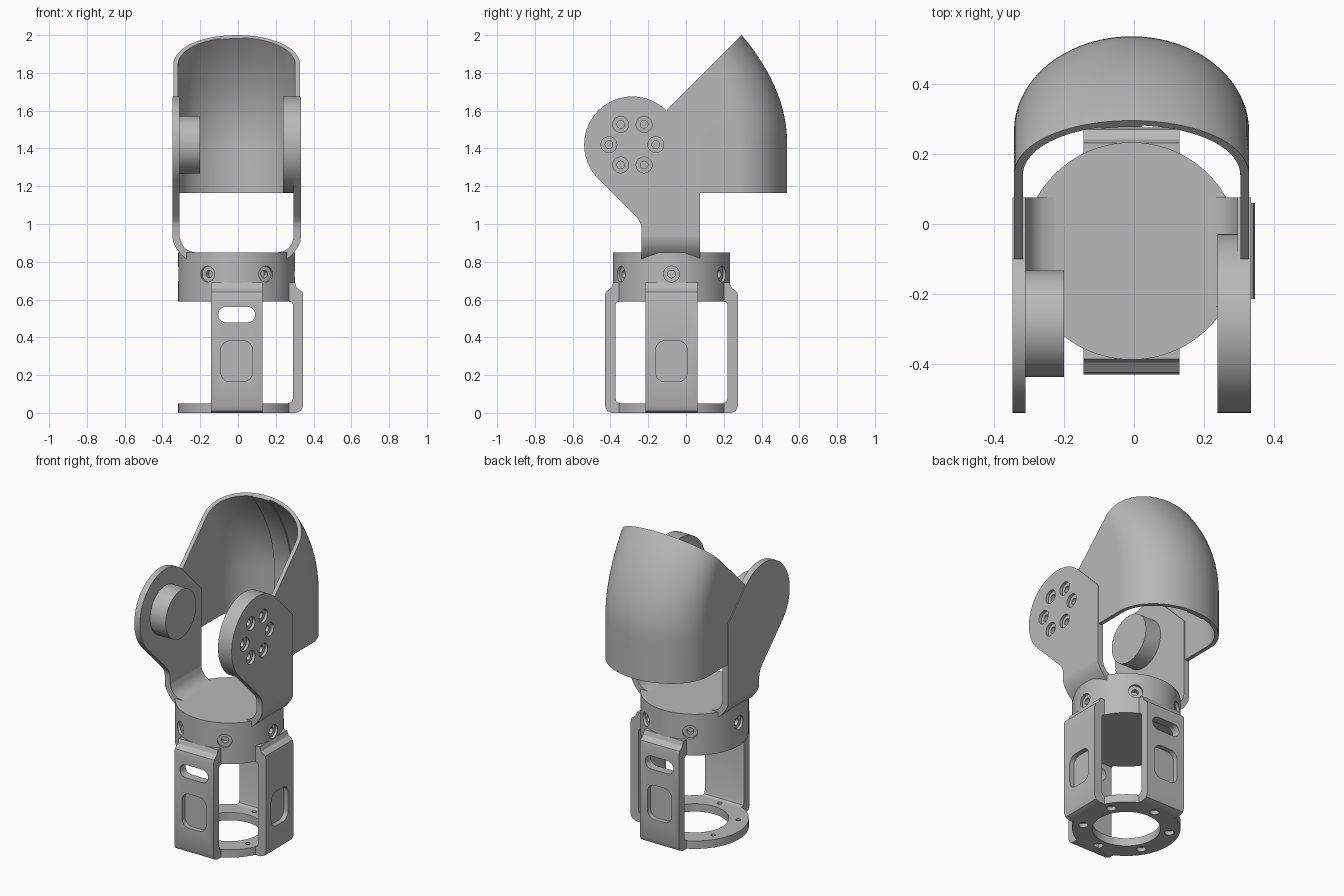
import bpy, bmesh
from math import sin, cos, pi, radians, sqrt
from mathutils import Vector, Matrix

if "Cube" in bpy.data.objects:
    bpy.data.objects.remove(bpy.data.objects["Cube"], do_unlink=True)

grey = bpy.data.materials.new("plain grey")
grey.use_nodes = True
COLOUR = (0.48, 0.48, 0.48, 1)
grey.diffuse_color = COLOUR
grey.node_tree.nodes["Principled BSDF"].inputs["Base Color"].default_value = COLOUR

CX, CY = -0.007, -0.077          # axis of the body
PIVOT_Y, PIVOT_Z = -0.284, 1.42  # joint axis of the arms
parts = []


def finish(name, bm, part=True):
    bmesh.ops.recalc_face_normals(bm, faces=bm.faces)
    mesh = bpy.data.meshes.new(name)
    bm.to_mesh(mesh)
    bm.free()
    ob = bpy.data.objects.new(name, mesh)
    bpy.context.collection.objects.link(ob)
    if part:
        mesh.materials.append(grey)
        parts.append(ob)
    else:
        ob.hide_render = True
    return ob


def loft(name, rings, closed=False, part=True):
    """Join equal rings of points; cap the ends, or close the loop."""
    bm = bmesh.new()
    rows = [[bm.verts.new(p) for p in ring] for ring in rings]
    pairs = list(zip(rows, rows[1:]))
    if closed:
        pairs.append((rows[-1], rows[0]))
    else:
        bm.faces.new(rows[0])
        bm.faces.new(rows[-1])
    for a, b in pairs:
        for i in range(len(a)):
            j = (i + 1) % len(a)
            bm.faces.new((a[i], a[j], b[j], b[i]))
    return finish(name, bm, part)


def lathe(name, profile, place, sides=64, closed=False, part=True):
    rings = [[place @ Vector((r * cos(2 * pi * i / sides), r * sin(2 * pi * i / sides), h))
              for i in range(sides)] for r, h in profile]
    return loft(name, rings, closed, part)


def prism(name, outline, lo, hi, place, part=True):
    """Extrude an outline of (a, b) along c; place maps (a, b, c) to space."""
    return loft(name, [[place(a, b, c) for a, b in outline] for c in (lo, hi)], part=part)


def facing(point, axis):
    return Matrix.Translation(point) @ Vector(axis).to_track_quat('Z', 'Y').to_matrix().to_4x4()


def cut(ob, cutter):
    mod = ob.modifiers.new("cut", 'BOOLEAN')
    mod.operation, mod.solver, mod.object = 'DIFFERENCE', 'EXACT', cutter
    bpy.context.view_layer.objects.active = ob
    bpy.ops.object.modifier_apply(modifier=mod.name)
    bpy.data.objects.remove(cutter, do_unlink=True)


def rounded(w, h, r, zc):
    pts = []
    for k, (sx, sy) in enumerate(((1, 1), (-1, 1), (-1, -1), (1, -1))):
        for i in range(7):
            t = (k + i / 6) * pi / 2
            pts.append((sx * (w / 2 - r) + r * cos(t), zc + sy * (h / 2 - r) + r * sin(t)))
    return pts


def radial(angle):
    return Vector((cos(angle), sin(angle), 0))


AXIS = Vector((CX, CY, 0))
SCREW = [(0.02, -0.05), (0.02, -0.018), (0.042, -0.018), (0.042, 0.03)]

# Round body with six countersunk screw holes
body = lathe("body", [(0.31, 0.59), (0.31, 0.85)], Matrix.Translation(AXIS), 96)
for k in range(6):
    d = radial(k * pi / 3)
    spot = AXIS + d * 0.31 + Vector((0, 0, 0.735))
    cut(body, lathe("screw_cutter", SCREW, facing(spot, d), 24, part=False))

# Base ring with holes stepped from below
ring = lathe("base_ring", [(0.195, 0), (0.31, 0), (0.31, 0.05), (0.195, 0.05)],
             Matrix.Translation(AXIS), 96, closed=True)
for k in range(6):
    spot = AXIS + radial(pi / 6 + k * pi / 3) * 0.25
    cut(ring, lathe("ring_hole_cutter", [(0.027, -0.02), (0.027, 0.025), (0.014, 0.025), (0.014, 0.08)],
                    Matrix.Translation(spot), 20, part=False))

# Three struts between ring and body
STRUT = [(0.27, 0), (0.315, 0), (0.341, 0.011), (0.352, 0.037), (0.352, 0.62), (0.347, 0.64),
         (0.318, 0.662), (0.308, 0.69), (0.27, 0.69), (0.27, 0.59), (0.29, 0.586),
         (0.297, 0.575), (0.297, 0.075), (0.29, 0.057), (0.27, 0.05)]
for name, deg, slotted in (("front_strut", -90, True), ("left_strut", 0, False), ("back_strut", 90, True)):
    out = radial(radians(deg))
    side = radial(radians(deg + 90))
    strut = prism(name, STRUT, -0.137, 0.137,
                  lambda r, z, u: AXIS + out * r + side * u + Vector((0, 0, z)))
    across = lambda u, z, r: AXIS + out * r + side * u + Vector((0, 0, z))
    cut(strut, prism("pocket_cutter", rounded(0.168, 0.216, 0.05, 0.273), 0.322, 0.4, across, False))
    if slotted:
        cut(strut, prism("slot_cutter", rounded(0.196, 0.082, 0.04, 0.52), 0.2, 0.4, across, False))

# Two arms: flat plate with round head, and a flared root on the body
plate = [(-0.235, 0.93), (0.075, 0.93), (0.075, 1.42)]
for i in range(49):
    t = pi / 4 + pi * i / 48
    plate.append((PIVOT_Y + 0.255 * cos(t), PIVOT_Z + 0.255 * sin(t)))
plate += [(-0.268, 1.043), (-0.25, 1.022), (-0.239, 1.0), (-0.235, 0.975)]
ROOT = [(0.34, 0.93), (0.337, 0.905), (0.32, 0.872), (0.295, 0.838), (0.268, 0.815), (0.22, 0.815),
        (0.22, 0.85), (0.25, 0.856), (0.275, 0.872), (0.293, 0.9), (0.302, 0.93)]
arms = {}
for name, s in (("left", 1), ("right", -1)):
    arms[name] = prism(name + "_arm", plate, 0.302, 0.34, lambda y, z, x: Vector((CX + s * x, y, z)))
    prism(name + "_arm_root", ROOT, -0.235, 0.075, lambda x, z, y: Vector((CX + s * x, y, z)))

# Thick head on one arm, with its ring of screws; bearing boss on the other
head = lathe("left_arm_head", [(0.255, 0), (0.255, 0.095)],
             facing((CX + 0.245, PIVOT_Y, PIVOT_Z), (1, 0, 0)), 96)
for k in range(6):
    t = k * pi / 3
    spot = (CX + 0.34, PIVOT_Y + 0.124 * cos(t), PIVOT_Z + 0.124 * sin(t))
    for target in (head, arms["left"]):
        cut(target, lathe("screw_cutter", SCREW, facing(spot, (1, 0, 0)), 24, part=False))
lathe("bearing_boss", [(0.152, 0), (0.152, 0.112)],
      facing((CX - 0.305, PIVOT_Y, PIVOT_Z), (1, 0, 0)), 64)


# Curved shield: a U section that leans forward with height, cut on a slant
def lean(y, z):
    return y - 0.24 * (max(0, z - 1.43) / 0.57) ** 2 if y > 0 else y


def bow(x, inset):
    return 0.265 + (0.27 - inset) * sqrt(1 - (x / (0.335 - inset)) ** 2)


def u_path(inset):
    a, b = 0.335 - inset, 0.27 - inset
    curve = [(a * cos(pi * i / 48), 0.265 + b * sin(pi * i / 48)) for i in range(49)]
    return [(a, -0.1)] + curve + [(-a, -0.1)]


def shield_part(name, section):
    heights = [1.165, 1.3, 1.43] + [1.43 + 0.59 * i / 24 for i in range(1, 25)]
    ob = loft(name, [[Vector((CX + x, lean(y, z), z)) for x, y in section] for z in heights])
    bm = bmesh.new()
    bm.from_mesh(ob.data)
    bmesh.ops.bisect_plane(bm, geom=bm.verts[:] + bm.edges[:] + bm.faces[:], dist=1e-6,
                           plane_co=(0, 0.295, 2.0), plane_no=(0, -1, 1), clear_outer=True)
    rim = [e for e in bm.edges if e.is_boundary]
    bmesh.ops.edgeloop_fill(bm, edges=rim)
    bmesh.ops.recalc_face_normals(bm, faces=bm.faces)
    bm.to_mesh(ob.data)
    bm.free()


shield_part("shield", u_path(0) + u_path(0.025)[::-1])
xs = [-0.085 + 0.115 * i / 8 for i in range(9)]
shield_part("shield_inner_rib", [(x, bow(x, 0.02)) for x in xs] + [(x, bow(x, 0.033)) for x in xs[::-1]])

# Smooth the curved faces, keep the edges crisp
bpy.ops.object.select_all(action='DESELECT')
for ob in parts:
    ob.select_set(True)
bpy.context.view_layer.objects.active = body
bpy.ops.object.shade_smooth_by_angle(angle=radians(30))
